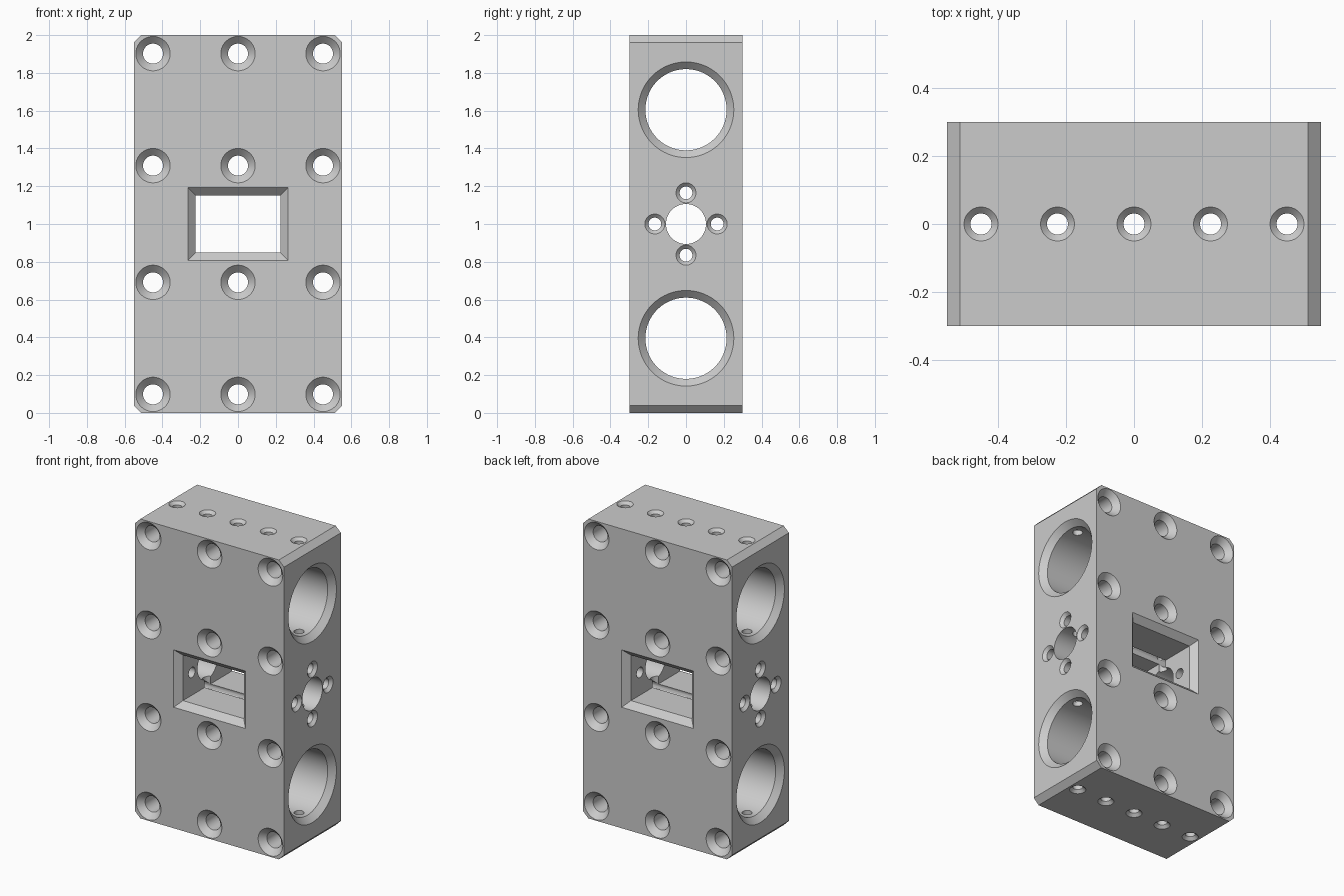
import bpy
import bmesh
from math import pi
from mathutils import Matrix, Vector

cube = bpy.data.objects.get("Cube")
if cube:
    bpy.data.objects.remove(cube, do_unlink=True)

HX, HY, HZ = 0.55, 0.3, 1.0      # half sizes of the block
CORNER = 0.038                   # corner chamfer
MARGIN = 0.01                    # cutters overshoot the faces by this
CENTRE = Vector((0, 0, HZ))
HALF = {"X": HX, "Y": HY, "Z": HZ}
TURN = {"X": Matrix.Rotation(pi / 2, 4, "Y"),
        "Y": Matrix.Rotation(pi / 2, 4, "X"),
        "Z": Matrix.Identity(4)}

grey = bpy.data.materials.new("machined grey")
grey.use_nodes = True
colour = (0.6, 0.6, 0.6, 1)
grey.diffuse_color = colour
grey.node_tree.nodes["Principled BSDF"].inputs["Base Color"].default_value = colour


def make_object(name, bm):
    bmesh.ops.recalc_face_normals(bm, faces=bm.faces)
    mesh = bpy.data.meshes.new(name)
    bm.to_mesh(mesh)
    bm.free()
    mesh.materials.append(grey)
    obj = bpy.data.objects.new(name, mesh)
    bpy.context.collection.objects.link(obj)
    return obj


def loft(bm, rings):
    """Skin a list of closed rings and cap both ends."""
    loops = [[bm.verts.new(p) for p in ring] for ring in rings]
    n = len(loops[0])
    for a, b in zip(loops, loops[1:]):
        for i in range(n):
            j = (i + 1) % n
            bm.faces.new((a[i], a[j], b[j], b[i]))
    bm.faces.new(loops[0])
    bm.faces.new(loops[-1])


def cut(body, name, rings):
    """Subtract a lofted cutter from the body."""
    bm = bmesh.new()
    loft(bm, rings)
    cutter = make_object(name, bm)
    cutter.hide_render = True
    mod = body.modifiers.new(name, "BOOLEAN")
    mod.operation = "DIFFERENCE"
    mod.solver = "EXACT"
    mod.object = cutter
    bpy.context.view_layer.objects.active = body
    bpy.ops.object.modifier_apply(modifier=name)
    bpy.data.objects.remove(cutter, do_unlink=True)


def flared(half, sink):
    """Heights and outward growth of a through cut with 45 degree mouths."""
    if sink == 0:
        return [(-half - MARGIN, 0), (half + MARGIN, 0)]
    return [(-half - MARGIN, sink + MARGIN), (sink - half, 0),
            (half - sink, 0), (half + MARGIN, sink + MARGIN)]


def drill(body, axis, at, radius, sink, segments=48):
    place = Matrix.Translation(CENTRE + Vector(at)) @ TURN[axis]
    rings = []
    for h, grow in flared(HALF[axis], sink):
        arm = Vector((radius + grow, 0, 0))
        rings.append([place @ (Matrix.Rotation(2 * pi * (i + 0.5) / segments, 3, "Z") @ arm
                               + Vector((0, 0, h))) for i in range(segments)])
    cut(body, "hole_cutter", rings)


# Block with four chamfered corners
outline = []
for sx, sz in ((1, 1), (-1, 1), (-1, -1), (1, -1)):
    pair = [(sx * HX, sz * (HZ - CORNER)), (sx * (HX - CORNER), sz * HZ)]
    outline += pair if sx == sz else pair[::-1]
bm = bmesh.new()
loft(bm, [[CENTRE + Vector((x, y, z)) for x, z in outline] for y in (-HY, HY)])
block = make_object("drilled_block", bm)

# Central window with flared mouths, front to back
window = []
for y, grow in flared(HY, 0.04):
    wx, wz = 0.225 + grow, 0.152 + grow
    window.append([CENTRE + Vector((sx * wx, y, sz * wz))
                   for sx, sz in ((1, 1), (-1, 1), (-1, -1), (1, -1))])
cut(block, "window_cutter", window)

# Large side bores and the plain centre bore
for z in (-0.605, 0.605):
    drill(block, "X", (0, 0, z), 0.215, 0.038, 96)
drill(block, "X", (0, 0, 0), 0.106, 0, 64)

# Four small holes around the centre bore
for y, z in ((1, 0), (-1, 0), (0, 1), (0, -1)):
    drill(block, "X", (0, y * 0.165, z * 0.165), 0.034, 0.019, 32)

# Countersunk bolt holes, front to back
for x in (-0.45, 0, 0.45):
    for z in (-0.902, -0.309, 0.309, 0.902):
        drill(block, "Y", (x, 0, z), 0.053, 0.038)

# Row of holes running from top to bottom
for i in range(-2, 3):
    drill(block, "Z", (i * 0.225, 0, 0), 0.031, 0.019, 32)

# Smooth hole walls, crisp edges
bpy.ops.object.select_all(action="DESELECT")
block.select_set(True)
bpy.context.view_layer.objects.active = block
bpy.ops.object.shade_smooth_by_angle(angle=pi / 6)
